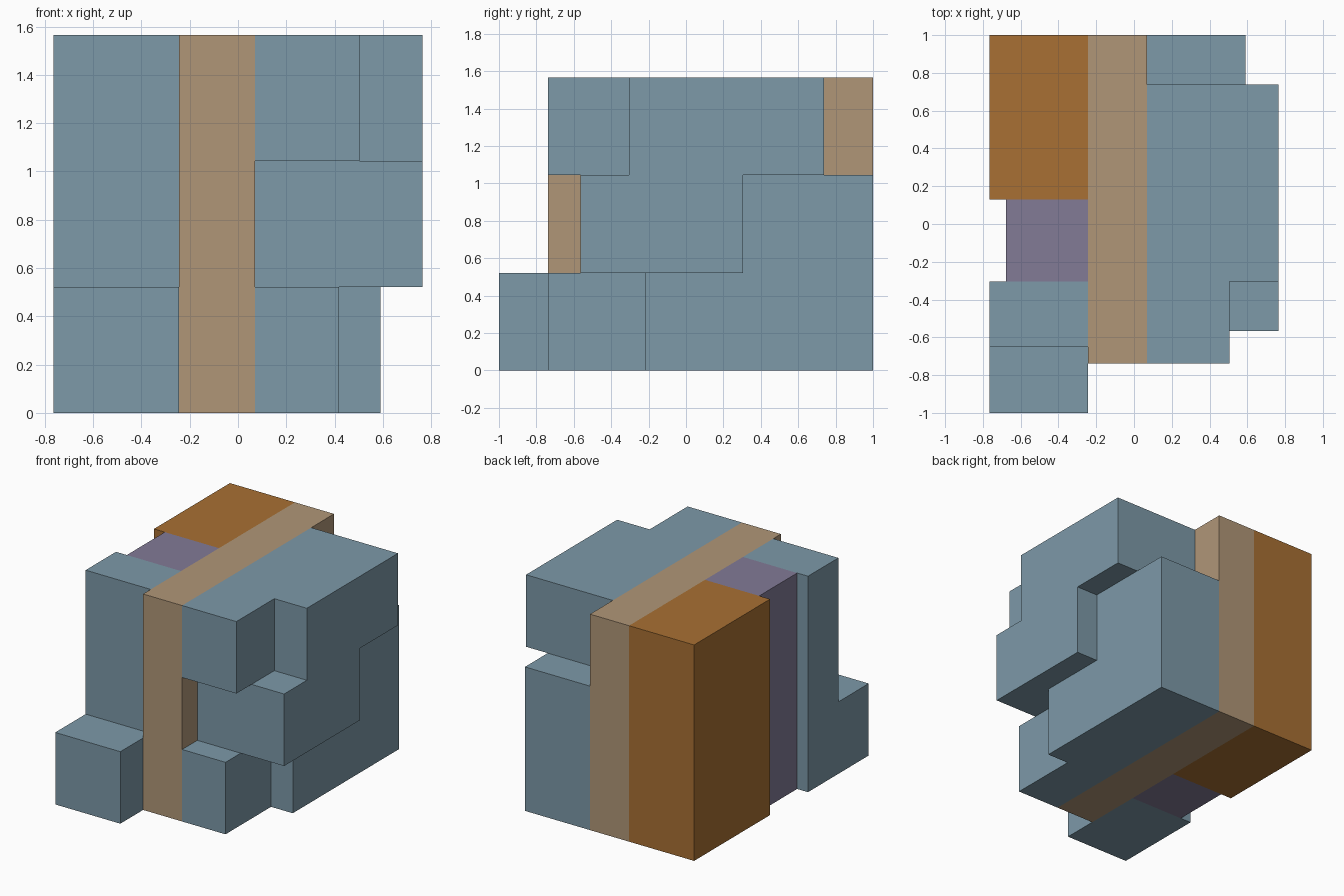
import bpy
import bmesh
from mathutils import Vector

if "Cube" in bpy.data.objects:
    bpy.data.objects.remove(bpy.data.objects["Cube"])

U = 2 / 23                      # grid unit: total depth is 23 units
H = 18 * U                      # full height, made of three 6-unit layers
X0, XS, XR = -8.8 * U, -2.8 * U, 0.8 * U   # left side, slab left, slab right


def material(name, rgb):
    m = bpy.data.materials.new(name)
    m.diffuse_color = (*rgb, 1)
    m.use_nodes = True
    m.node_tree.nodes["Principled BSDF"].inputs["Base Color"].default_value = m.diffuse_color
    return m


BLUE = material("slate_blue", (0.205, 0.319, 0.393))
TAN = material("tan", (0.434, 0.307, 0.187))
ORANGE = material("orange", (0.393, 0.163, 0.033))
PURPLE = material("purple", (0.223, 0.196, 0.307))


def extrude(name, points, direction, mat):
    """Extrude a closed flat outline along a direction."""
    bm = bmesh.new()
    face = bm.faces.new([bm.verts.new(p) for p in points])
    ext = bmesh.ops.extrude_face_region(bm, geom=[face])
    verts = [g for g in ext["geom"] if isinstance(g, bmesh.types.BMVert)]
    bmesh.ops.translate(bm, verts=verts, vec=Vector(direction))
    bmesh.ops.recalc_face_normals(bm, faces=bm.faces)
    me = bpy.data.meshes.new(name)
    bm.to_mesh(me)
    bm.free()
    me.materials.append(mat)
    ob = bpy.data.objects.new(name, me)
    bpy.context.collection.objects.link(ob)
    return ob


def plan(name, pts, z, h, mat):
    return extrude(name, [(x, y, z) for x, y in pts], (0, 0, h), mat)


def Y(n):
    """Depth position, n units forward of the back."""
    return 1 - n * U


def block(name, x0, x1, front, back, mat):
    return plan(name, [(x0, Y(front)), (x1, Y(front)), (x1, Y(back)), (x0, Y(back))], 0, H, mat)


# Full-height slabs
block("central_slab", XS, XR, 20, 0, TAN)
block("rear_left_block", X0, XS, 10, 0, ORANGE)
block("recessed_left_block", X0 + U, XS, 15, 10, PURPLE)

# Front left block with a low step at the front
outline = [(23, 0), (15, 0), (15, H), (19, H), (19, 6 * U), (23, 6 * U)]
extrude("front_left_step", [(X0, Y(n), z) for n, z in outline], (XS - X0, 0, 0), BLUE)

# Right side: three stepped layers, each (front, middle, back, front width, back width)
layers = [(20, 14, 0, 4, 6), (18, 8, 0, 8, 6), (20, 15, 3, 5, 8)]
parts = []
for i, (f, m, b, wf, wb) in enumerate(layers):
    pts = [(XR, Y(f)), (XR + wf * U, Y(f)), (XR + wf * U, Y(m)),
           (XR + wb * U, Y(m)), (XR + wb * U, Y(b)), (XR, Y(b))]
    parts.append(plan("right_layer", pts, i * 6 * U, 6 * U, BLUE))

# Fuse the layers into one stepped body
body = parts[0]
body.name = "right_stepped_body"
bpy.context.view_layer.objects.active = body
for p in parts[1:]:
    mod = body.modifiers.new("fuse", "BOOLEAN")
    mod.operation, mod.solver, mod.object = "UNION", "EXACT", p
    bpy.ops.object.modifier_apply(modifier=mod.name)
    bpy.data.objects.remove(p)
